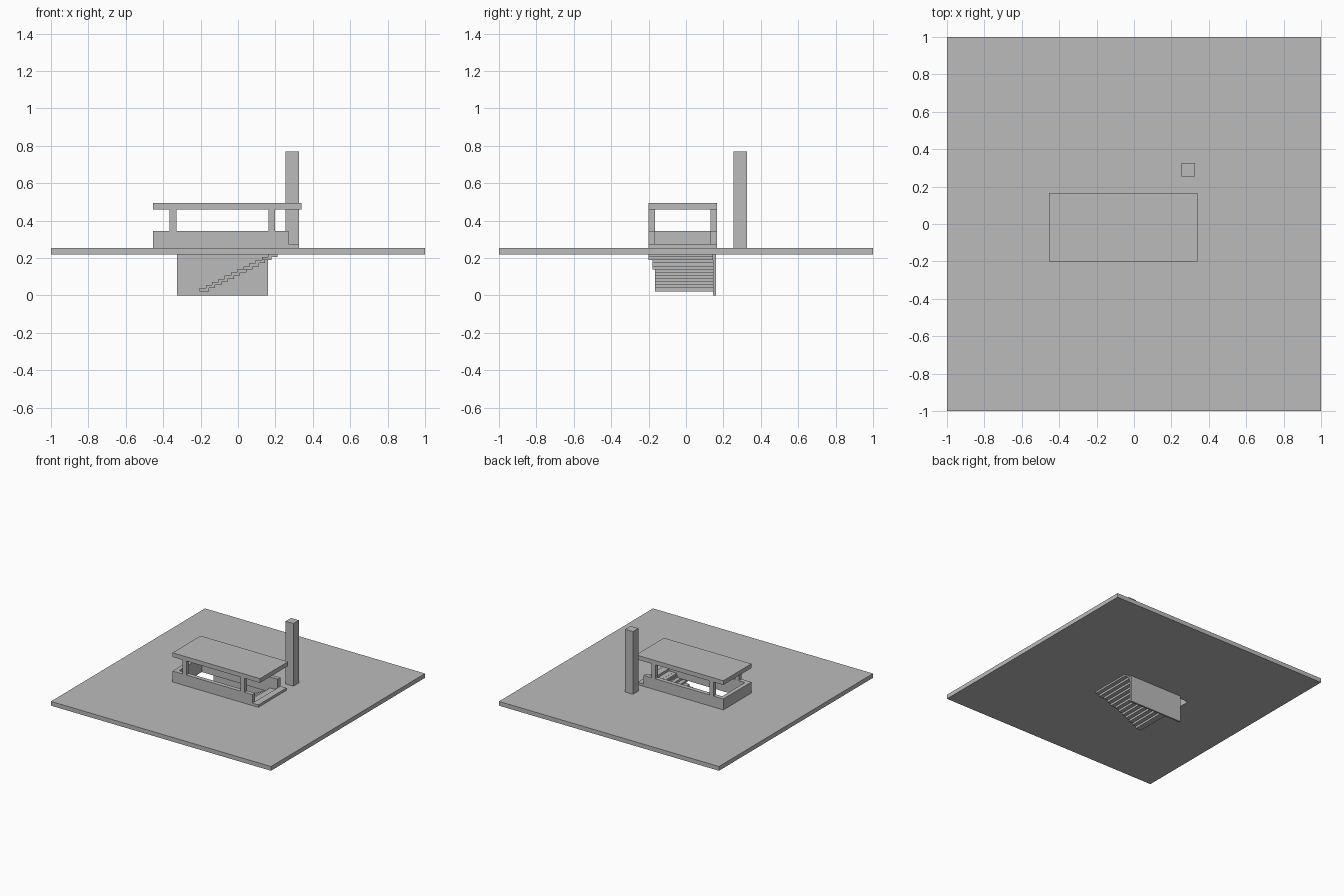
import bpy
import bmesh

cube = bpy.data.objects.get("Cube")
if cube:
    bpy.data.objects.remove(cube, do_unlink=True)

concrete = bpy.data.materials.new("grey concrete")
concrete.use_nodes = True
GREY = (0.5, 0.5, 0.5, 1)
concrete.diffuse_color = GREY
concrete.node_tree.nodes["Principled BSDF"].inputs["Base Color"].default_value = GREY


def finish(name, bm):
    bmesh.ops.recalc_face_normals(bm, faces=bm.faces[:])
    mesh = bpy.data.meshes.new(name)
    bm.to_mesh(mesh)
    bm.free()
    mesh.materials.append(concrete)
    obj = bpy.data.objects.new(name, mesh)
    bpy.context.scene.collection.objects.link(obj)
    return obj


def box(name, xs, ys, zs):
    """Box between two limits on each axis."""
    bm = bmesh.new()
    bmesh.ops.create_cube(bm, size=1)
    for v in bm.verts:
        v.co = [lim[0] if c < 0 else lim[1] for c, lim in zip(v.co, (xs, ys, zs))]
    return finish(name, bm)


def prism(name, outline, zs):
    """Outline in plan, extruded upward."""
    bm = bmesh.new()
    face = bm.faces.new([bm.verts.new((x, y, zs[0])) for x, y in outline])
    up = bmesh.ops.extrude_face_region(bm, geom=[face], use_keep_orig=True)
    for v in up["geom"]:
        if isinstance(v, bmesh.types.BMVert):
            v.co.z = zs[1]
    return finish(name, bm)


def slab_with_hole(name, outer, hole, zs):
    """Rectangular slab with a rectangular opening."""
    bm = bmesh.new()

    def ring(rect, z):
        (x0, x1), (y0, y1) = rect
        return [bm.verts.new((x, y, z)) for x, y in
                ((x0, y0), (x1, y0), (x1, y1), (x0, y1))]

    rings = [ring(outer, zs[0]), ring(outer, zs[1]),
             ring(hole, zs[1]), ring(hole, zs[0])]
    for k in range(4):
        a, b = rings[k], rings[(k + 1) % 4]
        for i in range(4):
            j = (i + 1) % 4
            bm.faces.new((a[i], a[j], b[j], b[i]))
    return finish(name, bm)


GROUND = (0.22, 0.255)
X0, X1 = -0.455, 0.27           # parapet ends
Y0, Y1 = -0.2, 0.165            # shelter front and back
T = 0.035                       # wall thickness

# Ground slab with the stairwell opening
slab_with_hole("ground", ((-1, 1), (-1, 1)),
               ((X0 + T, 0.2), (Y0 + T, Y1 - T)), GROUND)

# U-shaped parapet, open at the stair head
prism("parapet", [(X0, Y0), (X1, Y0), (X1, Y0 + T), (X0 + T, Y0 + T),
                  (X0 + T, Y1 - T), (X1, Y1 - T), (X1, Y1), (X0, Y1)],
      (GROUND[1], 0.345))
box("threshold", (X1, 0.325), (Y0, Y1), (GROUND[1], 0.275))

# Four posts and the flat roof
for side, x in (("right", -0.365), ("left", 0.163)):
    for end, y in (("front", Y0), ("back", Y1 - T)):
        box(f"{end}_{side}_post", (x, x + T), (y, y + T), (0.345, 0.46))
box("roof", (X0, 0.34), (Y0, Y1), (0.46, 0.495))

# Stair climbing toward the open end, wider near the top
RISE, RUN = 0.0167, 0.0333
for i in range(14):
    x = -0.205 + RUN * i
    z = 0.022 + RISE * i
    front = -0.165 if i < 7 else -0.18 if i < 10 else -0.2
    box(f"step_{i + 1}", (x, x + 0.05), (front, 0.145), (z, z + RISE))

# Wall beside the stair, below ground
box("stairwell_wall", (-0.325, 0.16), (0.145, 0.16), (0, GROUND[0]))

# Tall free-standing pillar
box("pillar", (0.255, 0.325), (0.255, 0.325), (GROUND[1], 0.77))
